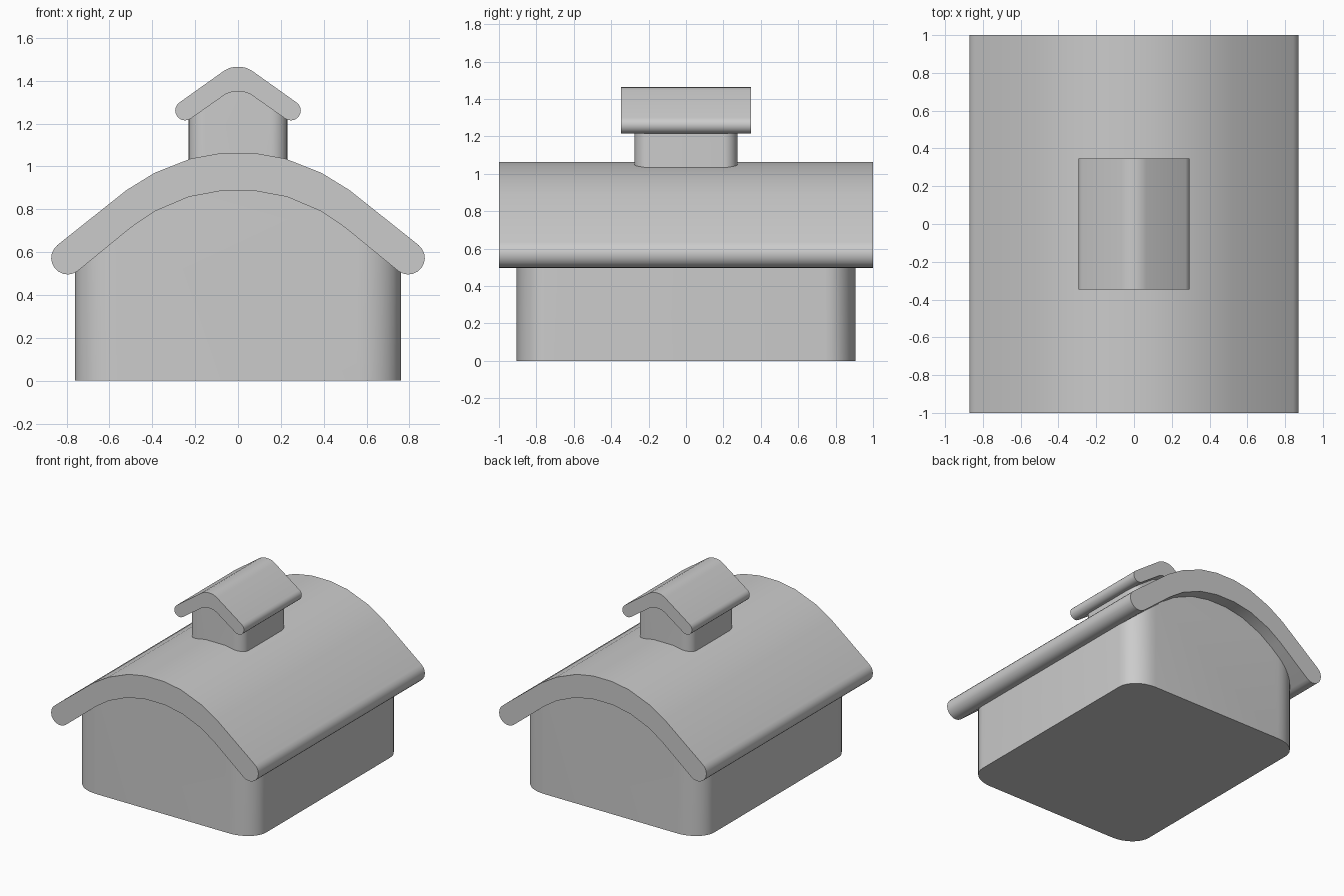
import bpy, bmesh, math
from mathutils import Vector

cube = bpy.data.objects.get("Cube")
if cube:
    bpy.data.objects.remove(cube, do_unlink=True)

grey = bpy.data.materials.new("plain_grey")
grey.use_nodes = True
colour = (0.6, 0.6, 0.6, 1)
grey.diffuse_color = colour
grey.node_tree.nodes["Principled BSDF"].inputs["Base Color"].default_value = colour


def finish(bm, name):
    bmesh.ops.recalc_face_normals(bm, faces=bm.faces[:])
    mesh = bpy.data.meshes.new(name)
    bm.to_mesh(mesh)
    bm.free()
    mesh.materials.append(grey)
    obj = bpy.data.objects.new(name, mesh)
    bpy.context.collection.objects.link(obj)
    bpy.ops.object.select_all(action='DESELECT')
    obj.select_set(True)
    bpy.context.view_layer.objects.active = obj
    bpy.ops.object.shade_smooth_by_angle(angle=math.radians(40))
    return obj


def extrude(points, offset):
    """Prism from a closed outline."""
    bm = bmesh.new()
    face = bm.faces.new([bm.verts.new(p) for p in points])
    new = bmesh.ops.extrude_face_region(bm, geom=[face])["geom"]
    verts = [g for g in new if isinstance(g, bmesh.types.BMVert)]
    bmesh.ops.translate(bm, verts=verts, vec=offset)
    return bm


def roof(name, top, under, eave, radius, start, half_depth):
    """Curved slab with rounded eaves, mirrored about x = 0."""
    arc = []
    for i in range(11):
        a = math.radians(start - 180 * i / 10)
        arc.append((eave[0] + radius * math.cos(a), eave[1] + radius * math.sin(a)))
    half = top + arc + under[::-1]
    outline = half + [(-x, z) for x, z in half[::-1]]
    bm = extrude([(x, -half_depth, z) for x, z in outline], (0, 2 * half_depth, 0))
    return finish(bm, name)


def walls(name, hx, hy, rx, ry, bottom, height, under, lift):
    """Block with rounded corners, trimmed to follow the roof above it."""
    ring = []
    for k, (sx, sy) in enumerate(((1, 1), (-1, 1), (-1, -1), (1, -1))):
        for i in range(9):
            a = math.radians(90 * k + 90 * i / 8)
            ring.append((sx * (hx - rx) + rx * math.cos(a),
                         sy * (hy - ry) + ry * math.sin(a), bottom))
    bm = extrude(ring, (0, 0, height))
    line = [(-x, z) for x, z in under[::-1]] + under
    for (x0, z0), (x1, z1) in zip(line, line[1:]):
        cut = bmesh.ops.bisect_plane(
            bm, geom=bm.verts[:] + bm.edges[:] + bm.faces[:],
            plane_co=(x0, 0, z0 + lift), plane_no=Vector((z0 - z1, 0, x1 - x0)).normalized(),
            clear_outer=True)["geom_cut"]
        edges = [e for e in cut if isinstance(e, bmesh.types.BMEdge)]
        bmesh.ops.holes_fill(bm, edges=edges)
    return finish(bm, name)


# Main building
main_top = [(0.08, 1.062), (0.22, 1.037), (0.39, 0.97), (0.52, 0.89)]
main_under = [(0.08, 0.886), (0.23, 0.858), (0.39, 0.79), (0.5, 0.715)]
roof("main_roof", main_top, main_under, (0.795, 0.573), 0.077, 52, 1.0)
walls("main_walls", 0.76, 0.905, 0.2, 0.16, 0, 1.2,
      main_under + [(0.745, 0.515)], 0.05)

# Small roof turret
turret_top = [(0.015, 1.465), (0.04, 1.46), (0.065, 1.447)]
turret_under = [(0.015, 1.35), (0.035, 1.346), (0.06, 1.336)]
roof("turret_roof", turret_top, turret_under, (0.247, 1.261), 0.046, 56, 0.347)
walls("turret_walls", 0.23, 0.275, 0.08, 0.075, 0.95, 0.6,
      turret_under + [(0.222, 1.224)], 0.03)
